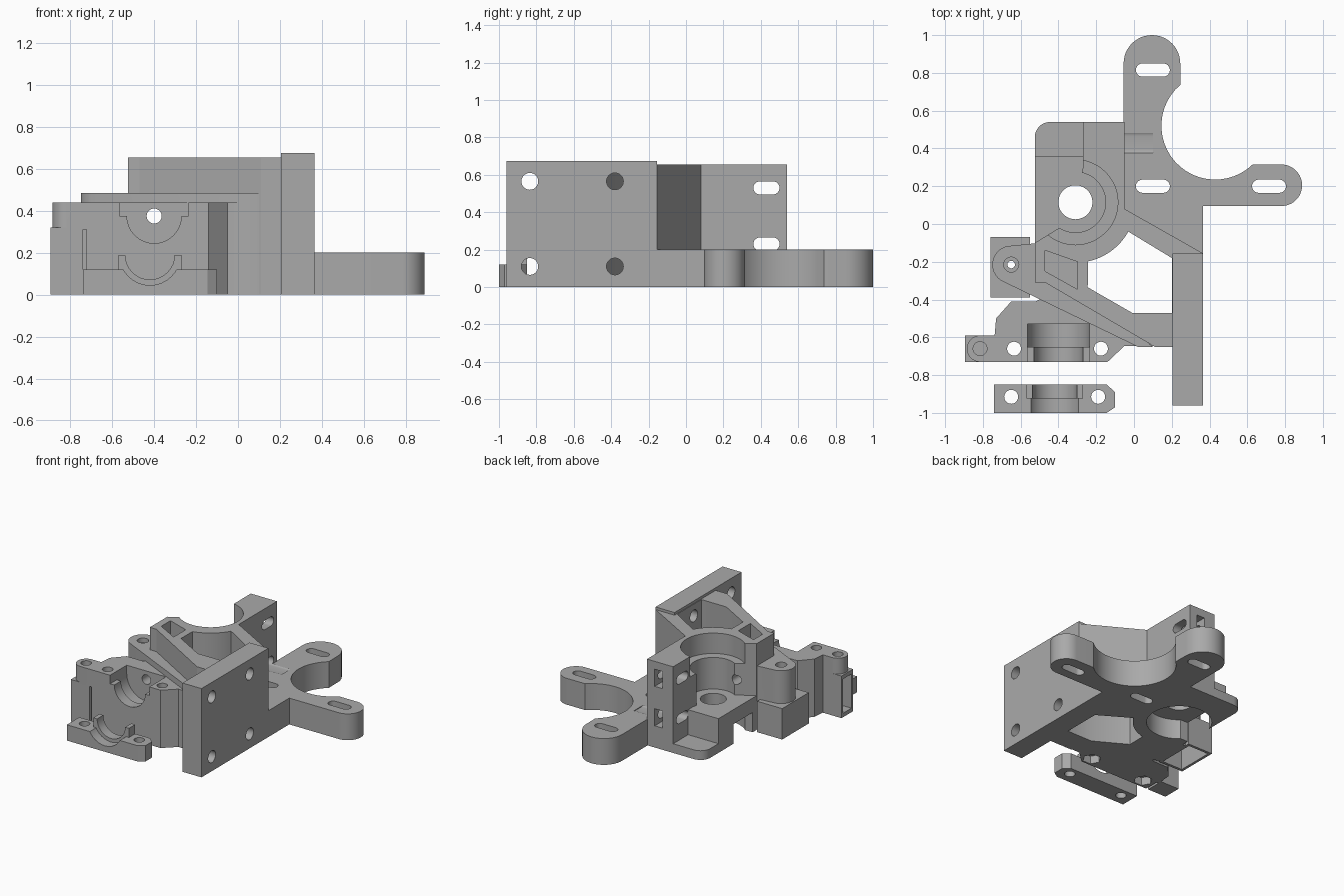
import bpy, bmesh
from math import cos, sin, radians

cube = bpy.data.objects.get("Cube")
if cube:
    bpy.data.objects.remove(cube)

grey = bpy.data.materials.new("plain grey")
grey.use_nodes = True
grey.diffuse_color = (0.4, 0.4, 0.4, 1)
grey.node_tree.nodes["Principled BSDF"].inputs["Base Color"].default_value = (0.4, 0.4, 0.4, 1)


def arc(cx, cy, r, a0, a1, n=24):
    return [(cx + r * cos(radians(a0 + (a1 - a0) * i / n)),
             cy + r * sin(radians(a0 + (a1 - a0) * i / n))) for i in range(n + 1)]


def circle(cx, cy, r, n=32):
    return arc(cx, cy, r, 0, 360, n)[:-1]


def rect(x0, x1, y0, y1):
    return [(x0, y0), (x1, y0), (x1, y1), (x0, y1)]


def slot(cx, cy, length, width):
    r, d = width / 2, (length - width) / 2
    return arc(cx + d, cy, r, -90, 90, 12) + arc(cx - d, cy, r, 90, 270, 12)


def prism(name, pts, lo, hi, axis="z"):
    """Extrude a flat outline between two positions along an axis."""
    place = {"z": lambda a, b, h: (a, b, h),
             "x": lambda a, b, h: (h, a, b),
             "y": lambda a, b, h: (a, h, b)}[axis]
    bm = bmesh.new()
    bottom = [bm.verts.new(place(a, b, lo)) for a, b in pts]
    top = [bm.verts.new(place(a, b, hi)) for a, b in pts]
    bm.faces.new(bottom)
    bm.faces.new(top)
    for i in range(len(pts)):
        j = (i + 1) % len(pts)
        bm.faces.new((bottom[i], bottom[j], top[j], top[i]))
    bmesh.ops.recalc_face_normals(bm, faces=bm.faces)
    mesh = bpy.data.meshes.new(name)
    bm.to_mesh(mesh)
    bm.free()
    mesh.materials.append(grey)
    obj = bpy.data.objects.new(name, mesh)
    bpy.context.collection.objects.link(obj)
    return obj


def combine(target, tool, operation):
    mod = target.modifiers.new("join", "BOOLEAN")
    mod.operation, mod.solver, mod.object = operation, "EXACT", tool
    bpy.context.view_layer.objects.active = target
    bpy.ops.object.modifier_apply(modifier=mod.name)
    bpy.data.objects.remove(tool)


def add(target, pts, lo, hi, axis="z"):
    combine(target, prism("addition", pts, lo, hi, axis), "UNION")


def cut(target, pts, lo, hi, axis="z"):
    combine(target, prism("cutter", pts, lo, hi, axis), "DIFFERENCE")


def finish(obj):
    bpy.ops.object.select_all(action="DESELECT")
    obj.select_set(True)
    bpy.context.view_layer.objects.active = obj
    bpy.ops.object.shade_smooth_by_angle(angle=radians(30))


BORE = (-0.31, 0.115)
TOP = 1.0  # cutters run above the body

# Tall body with the diagonal walls
body = prism("mount_body", [
    (-0.05, 0.54), (-0.27, 0.54), (-0.27, 0.3), (-0.33, 0.02), (-0.525, -0.1),
    (-0.525, -0.31), (-0.47, -0.31), (0.11, -0.65), (0.21, -0.65),
    (0.21, -0.155), (0.365, -0.155), (-0.05, 0.08)], 0, 0.655)

# Three-lobed motor bracket
add(body, arc(0.095, 0.85, 0.15, 0, 180)
    + [(-0.055, 0.54), (-0.1, 0.5), (-0.1, 0.05), (0.2, -0.16), (0.365, -0.16), (0.365, 0.095)]
    + arc(0.78, 0.205, 0.11, -90, 90) + [(0.63, 0.315)]
    + arc(0.43, 0.52, 0.285, -46, -230), 0, 0.2)

# Side plate
add(body, rect(-0.96, -0.155, 0, 0.675), 0.205, 0.365, "x")

# Rear floor with a rounded corner, and the low nozzle box
add(body, [(-0.2, 0.3), (-0.2, 0.54)] + arc(-0.445, 0.46, 0.08, 90, 180, 8)
    + [(-0.525, 0.3)], 0, 0.07)
add(body, rect(-0.525, -0.2, -0.15, 0.36), 0, 0.26)

# Middle step with the round pivot lobe
add(body, arc(-0.65, -0.215, 0.1, 90, 240, 16)
    + [(0.02, -0.65), (0.1, -0.65), (-0.45, -0.2), (-0.5, -0.1)], 0, 0.485)
add(body, rect(-0.76, -0.55, -0.39, -0.07), 0, 0.235)

# Bearing block and hinge
add(body, [(-0.75, -0.73), (-0.14, -0.73), (-0.05, -0.645), (0.1, -0.645), (-0.4, -0.35),
           (-0.52, -0.41), (-0.65, -0.41), (-0.73, -0.5)], 0, 0.44)
add(body, rect(-0.895, -0.73, -0.73, -0.59), 0, 0.32)
add(body, arc(-0.815, -0.66, 0.07, 90, 270, 16) + [(-0.72, -0.73), (-0.72, -0.59)], 0.3, 0.44)

# Large open well and the small diagonal pocket
cut(body, arc(*BORE, 0.32, -78, -29, 12)
    + [(0.2, -0.18), (0.2, -0.47), (-0.01, -0.47), (-0.245, -0.335)], -0.1, TOP)
cut(body, [(-0.47, -0.14), (-0.3, -0.2), (-0.3, -0.345), (-0.47, -0.25)], 0.45, TOP)

# Stepped nozzle bore, and its side opening
for radius, low, high in ((0.225, 0.5, TOP), (0.16, 0.26, TOP), (0.09, -0.1, TOP), (0.225, -0.1, 0.15)):
    cut(body, circle(*BORE, radius, 48), low, high)
cut(body, rect(-0.6, -0.35, -0.05, 0.17), -0.1, 0.15)

# Filament path
cut(body, circle(-0.4, 0.375, 0.036, 20), -TOP, TOP, "y")

# Bearing seat: narrow front half, wide rear half
for radius, y0, y1 in ((0.13, -0.8, -0.65), (0.165, -0.65, -0.53)):
    cut(body, circle(-0.4, 0.375, radius), y0, y1, "y")
    cut(body, rect(-0.4 - radius, -0.4 + radius, 0.375, 0.6), y0, y1, "y")
cut(body, rect(-0.565, -0.235, 0.375, 0.6), -0.8, -0.6, "y")

# Clamp screw holes with hexagonal nut traps below
for x in (-0.635, -0.175):
    cut(body, circle(x, -0.66, 0.037, 20), -0.1, TOP)
    cut(body, circle(x, -0.66, 0.065, 6), -0.1, 0.06)

# Pivot holes, hollow box, hinge pocket and slit
cut(body, circle(-0.65, -0.215, 0.02, 16), -0.1, TOP)
cut(body, circle(-0.65, -0.215, 0.04, 20), 0.45, TOP)
cut(body, rect(-0.74, -0.57, -0.37, -0.09), -0.1, 0.18)
cut(body, circle(-0.815, -0.66, 0.037, 20), 0.36, TOP)
cut(body, rect(-0.71, -0.61, 0.03, 0.29), -1, -0.8, "x")
cut(body, rect(-0.74, -0.722, -0.8, -0.62), -0.1, 0.31)

# Bracket slots
for x, y in ((0.1, 0.815), (0.1, 0.2), (0.715, 0.2)):
    cut(body, slot(x, y, 0.18, 0.07), -0.1, 0.25)

# Rear wall slots with square nut traps
for z in (0.53, 0.23):
    cut(body, slot(0.43, z, 0.14, 0.07), -0.4, 0.1, "x")
    cut(body, rect(-0.18, -0.115, z - 0.065, z + 0.065), 0.365, 0.6, "y")

# Side plate bolt holes
for y in (-0.835, -0.38):
    for z in (0.565, 0.11):
        cut(body, circle(y, z, 0.045, 24), 0.1, 0.45, "x")
finish(body)

# Separate bearing cap
cap = prism("bearing_cap", [(-0.74, -1), (-0.145, -1), (-0.1, -0.97), (-0.1, -0.89),
                            (-0.145, -0.85), (-0.74, -0.85)], 0, 0.12)
add(cap, rect(-0.57, -0.27, 0.05, 0.19), -0.925, -0.85, "y")
for radius, y0, y1 in ((0.145, -1.1, -0.925), (0.118, -0.925, -0.8)):
    cut(cap, circle(-0.42, 0.19, radius), y0, y1, "y")
for x in (-0.65, -0.19):
    cut(cap, circle(x, -0.915, 0.037, 20), -0.1, 0.3)
finish(cap)
